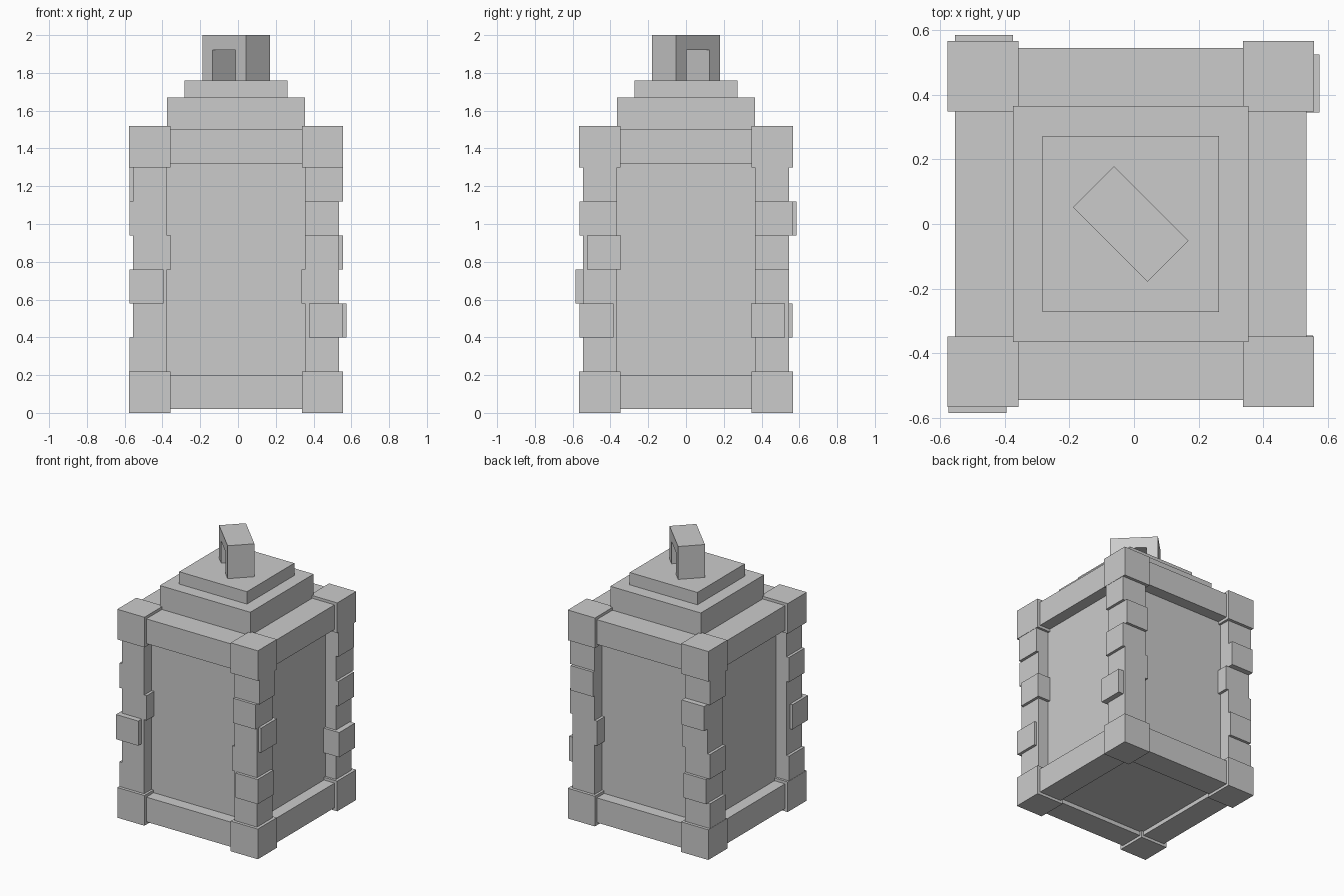
import bpy, bmesh
from mathutils import Matrix, Vector
from math import radians

cube = bpy.data.objects.get("Cube")
if cube:
    bpy.data.objects.remove(cube, do_unlink=True)

CX = -0.01  # tower axis, slightly off centre because some stones stick out

stone = bpy.data.materials.new("grey_stone")
stone.use_nodes = True
grey = (0.6, 0.6, 0.6, 1)
stone.diffuse_color = grey
stone.node_tree.nodes["Principled BSDF"].inputs["Base Color"].default_value = grey


def finish(name, bm):
    bmesh.ops.recalc_face_normals(bm, faces=bm.faces)
    mesh = bpy.data.meshes.new(name)
    bm.to_mesh(mesh)
    bm.free()
    mesh.materials.append(stone)
    obj = bpy.data.objects.new(name, mesh)
    bpy.context.collection.objects.link(obj)
    return obj


def box(name, x, y, z):
    """Box from (low, high) ranges, x and y measured from the tower axis."""
    bm = bmesh.new()
    size = [abs(r[1] - r[0]) for r in (x, y, z)]
    mid = Vector([(r[0] + r[1]) / 2 for r in (x, y, z)]) + Vector((CX, 0, 0))
    bmesh.ops.create_cube(bm, size=1, matrix=Matrix.Translation(mid) @ Matrix.Diagonal((*size, 1)))
    return finish(name, bm)


# Recessed walls and stepped roof
box("wall_core", (-0.46, 0.46), (-0.46, 0.46), (0.05, 1.48))
box("roof_lower_step", (-0.365, 0.365), (-0.365, 0.365), (1.45, 1.67))
box("roof_upper_step", (-0.273, 0.273), (-0.273, 0.273), (1.67, 1.76))

# Horizontal beams at the foot and the top of each wall
IN, OUT = 0.365, 0.545
for level, z in (("bottom", (0.02, 0.2)), ("top", (1.32, 1.5))):
    for s, fb, lr in ((-1, "front", "right"), (1, "back", "left")):
        side = (s * IN, s * OUT)
        box(f"{level}_beam_{fb}", (-IN, IN), side, z)
        box(f"{level}_beam_{lr}", side, (-IN, IN), z)

# Corner posts: a column, two end blocks and loose stones.
# Each stone is (course, outward shift in x, outward shift in y).
S = 0.02
corners = {
    "front_right": (-1, -1, [(0, S, 0), (2, S, 2 * S), (3, -S, 0), (4, S, 0)]),
    "front_left": (1, -1, [(1, S, S), (2, -S, 0), (3, S, -S), (4, 0, S), (5, S, 0)]),
    "back_left": (1, 1, [(1, 2 * S, -S), (2, -S, 0), (3, S, 0), (4, 0, S), (5, S, 0)]),
    "back_right": (-1, 1, [(0, S, 0), (1, 0, S), (2, S, 0), (3, -S, 0),
                           (4, 0, 2 * S), (5, S, 0)]),
}
COURSE = 0.18
for name, (sx, sy, stones) in corners.items():
    def post_box(part, low, high, dx, dy, z):
        box(f"{name}_{part}", (sx * (low + dx), sx * (high + dx)),
            (sy * (low + dy), sy * (high + dy)), z)

    post_box("column", IN, OUT, 0, 0, (0.1, 1.4))
    post_box("base_block", 0.348, 0.567, 0, 0, (0, 0.22))
    post_box("top_block", 0.348, 0.567, 0, 0, (1.3, 1.52))
    for course, dx, dy in stones:
        z0 = 0.22 + course * COURSE
        post_box(f"stone_{course + 1}", IN, OUT, dx, dy, (z0, z0 + COURSE))

# Arched handle on the roof, turned diagonally
bm = bmesh.new()
W, H, D = 0.163, 0.085, 0.09
outline = [(-W, 0), (-W, 0.24), (W, 0.24), (W, 0), (H, 0), (H, 0.16), (-H, 0.16), (-H, 0)]
face = bm.faces.new([bm.verts.new((x, -D, z)) for x, z in outline])
moved = bmesh.ops.extrude_face_region(bm, geom=[face])["geom"]
bmesh.ops.translate(bm, vec=(0, 2 * D, 0),
                    verts=[v for v in moved if isinstance(v, bmesh.types.BMVert)])
handle = finish("roof_handle", bm)
handle.location = (CX, 0, 1.76)
handle.rotation_euler.z = radians(-45)
